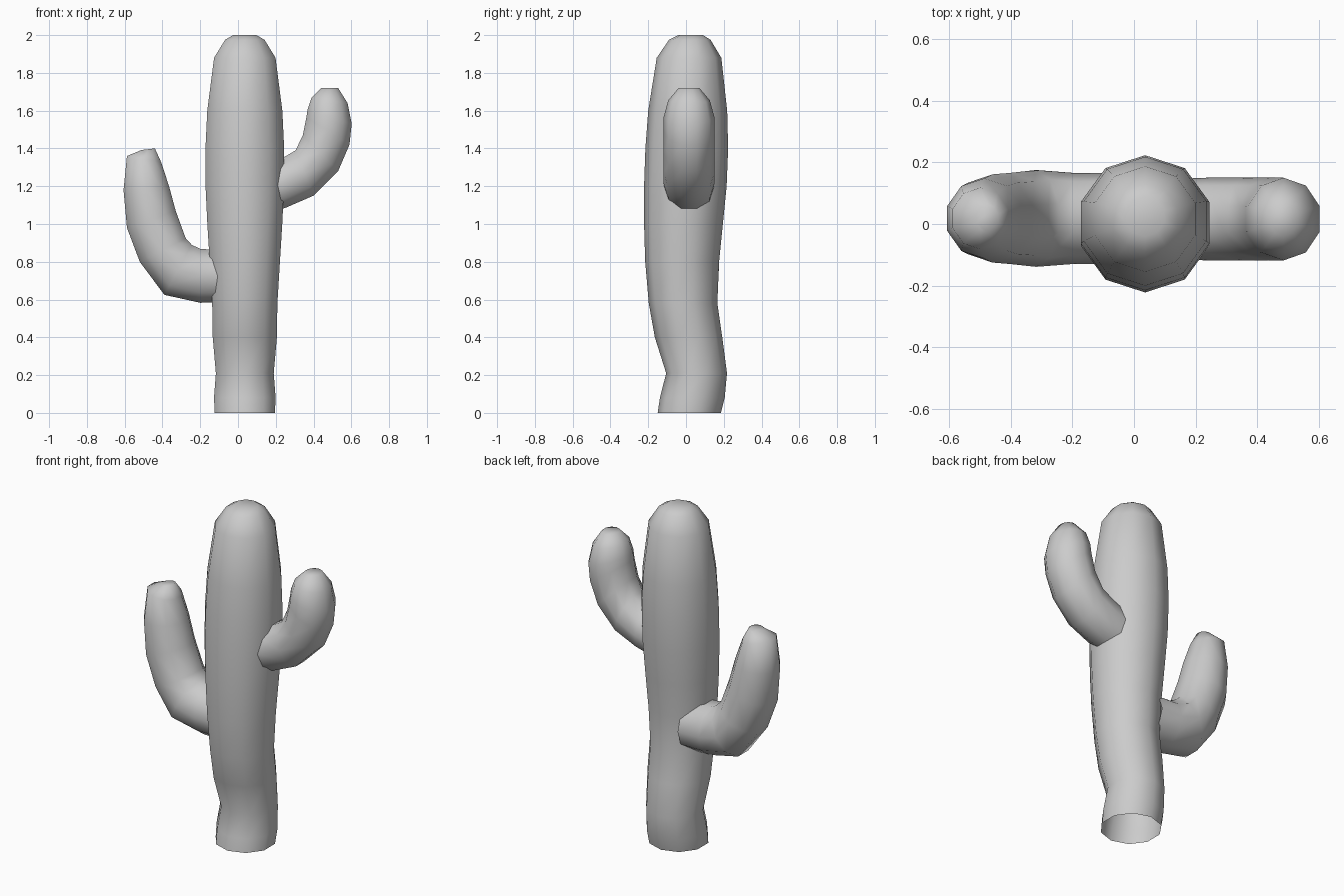
import bpy, bmesh, math
from mathutils import Vector

if "Cube" in bpy.data.objects:
    bpy.data.objects.remove(bpy.data.objects["Cube"])

SIDES = 10
FLAT = math.cos(math.radians(18))   # flat-to-centre ratio of a decagon


def tube(name, rings):
    """Loft decagon rings (centre, half axis across flats, half axis across corners)."""
    bm = bmesh.new()
    loops = []
    for c, u, v in rings:
        loop = []
        for k in range(SIDES):
            a = math.pi / 2 + k * math.tau / SIDES
            loop.append(bm.verts.new(c + u * math.cos(a) + v * math.sin(a)))
        loops.append(loop)
    for a, b in zip(loops, loops[1:]):
        for k in range(SIDES):
            j = (k + 1) % SIDES
            bm.faces.new((a[k], a[j], b[j], b[k]))
    bm.faces.new(loops[-1])          # only the tip is closed
    bmesh.ops.recalc_face_normals(bm, faces=bm.faces)
    for f in bm.faces:
        f.smooth = True
    me = bpy.data.meshes.new(name)
    bm.to_mesh(me)
    bm.free()
    ob = bpy.data.objects.new(name, me)
    bpy.context.collection.objects.link(ob)
    return ob


def arm(name, profile, y):
    """Profile rows: outer x, outer z, inner x, inner z, half width in y."""
    rings = []
    for ox, oz, ix, iz, r in profile:
        o, i = Vector((ox, y, oz)), Vector((ix, y, iz))
        rings.append(((o + i) / 2, (o - i) / 2 / FLAT, Vector((0, r, 0))))
    return tube(name, rings)


# Trunk: z, front y, back y
trunk = [(0, -.15, .185), (.08, -.138, .205), (.21, -.105, .217), (.4, -.165, .192),
         (.58, -.197, .166), (.8, -.216, .175), (1.0, -.222, .195),
         (1.2, -.222, .215), (1.4, -.215, .223), (1.6, -.2, .218),
         (1.88, -.155, .187), (1.975, -.09, .13), (2.0, -.04, .09)]
rings = []
for z, y0, y1 in trunk:
    r = (y1 - y0) / 2
    rings.append((Vector((.036, (y0 + y1) / 2, z)), Vector((r, 0, 0)), Vector((0, r, 0))))
tube("trunk", rings)

# Low arm on the left
arm("left_arm", [
    (-.06, .585, -.06, .86, .147), (-.2, .583, -.2, .868, .148),
    (-.39, .625, -.245, .89, .157), (-.52, .8, -.277, .925, .148),
    (-.588, .98, -.33, 1.07, .143), (-.606, 1.18, -.365, 1.2, .13),
    (-.588, 1.36, -.408, 1.33, .1), (-.51, 1.392, -.44, 1.4, .045)], .018)

# High arm on the right
arm("right_arm", [
    (.13, 1.055, .12, 1.3, .13), (.25, 1.085, .22, 1.34, .134),
    (.4, 1.15, .305, 1.39, .135), (.53, 1.28, .343, 1.47, .135),
    (.59, 1.42, .362, 1.565, .135), (.602, 1.53, .368, 1.605, .134),
    (.58, 1.64, .39, 1.67, .11), (.53, 1.72, .44, 1.72, .055)], .016)
